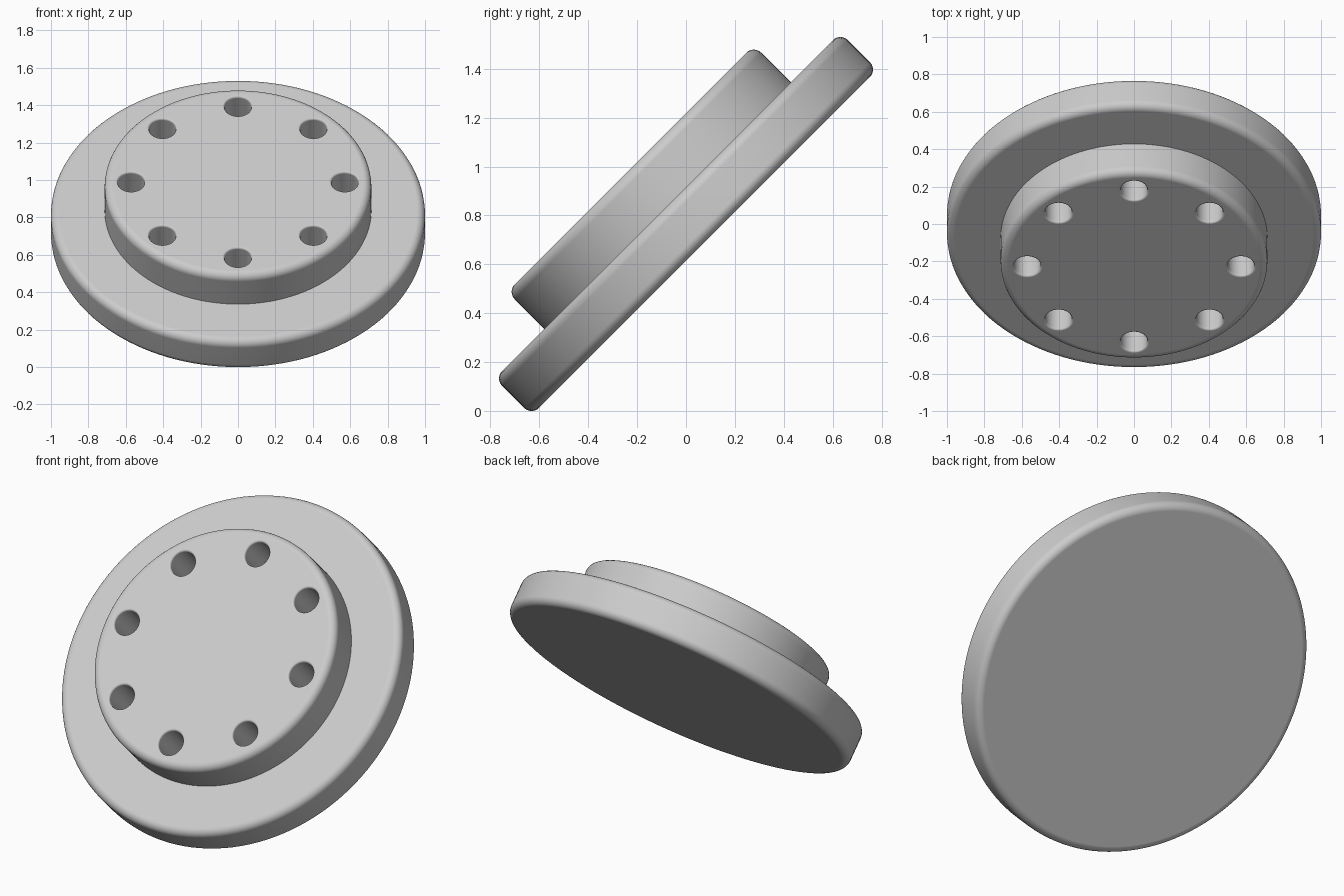
import bpy, bmesh
from math import sin, cos, pi
from mathutils import Matrix, Vector

cube = bpy.data.objects.get("Cube")
if cube:
    bpy.data.objects.remove(cube, do_unlink=True)

THICK = 0.214          # thickness of each disc
BACK = -THICK / 2
FRONT = THICK / 2
FACE = FRONT + THICK   # front of the raised hub
ROUND = 0.043          # edge rounding
# The flange is tilted back at 45 degrees
TILT = Matrix.Translation((0, 0, 0.765)) @ Matrix.Rotation(pi / 4, 4, 'X')

grey = bpy.data.materials.new("light grey")
grey.use_nodes = True
colour = (0.6, 0.6, 0.6, 1)
grey.diffuse_color = colour
grey.node_tree.nodes["Principled BSDF"].inputs["Base Color"].default_value = colour


def arc(cx, cz, r, start, end, steps=6):
    angles = [start + (end - start) * i / steps for i in range(steps + 1)]
    return [(cx + r * cos(a), cz + r * sin(a)) for a in angles]


def lathe(name, profile, segments, centres=((0, 0),)):
    """Turn a closed profile (bottom to top) about z at each centre."""
    bm = bmesh.new()
    for cx, cy in centres:
        rings = [[bm.verts.new((cx + r * cos(2 * pi * i / segments),
                                cy + r * sin(2 * pi * i / segments), z))
                  for i in range(segments)] for r, z in profile]
        for low, high in zip(rings, rings[1:]):
            for i in range(segments):
                j = (i + 1) % segments
                bm.faces.new((low[i], low[j], high[j], high[i]))
        bm.faces.new(rings[0][::-1])
        bm.faces.new(rings[-1])
    mesh = bpy.data.meshes.new(name)
    bm.to_mesh(mesh)
    bm.free()
    mesh.materials.append(grey)
    obj = bpy.data.objects.new(name, mesh)
    bpy.context.collection.objects.link(obj)
    obj.matrix_world = TILT
    return obj


def activate(obj):
    bpy.ops.object.select_all(action='DESELECT')
    obj.select_set(True)
    bpy.context.view_layer.objects.active = obj


def finish(obj):
    activate(obj)
    bpy.ops.object.shade_smooth_by_angle(angle=pi / 6)
    mod = obj.modifiers.new("even shading", 'WEIGHTED_NORMAL')
    mod.keep_sharp = True


# Wide base disc, rounded on both rims
base = lathe("base_disc",
             arc(1 - ROUND, BACK + ROUND, ROUND, -pi / 2, 0)
             + arc(1 - ROUND, FRONT - ROUND, ROUND, 0, pi / 2), 128)

# Raised hub, rounded on the front rim and sunk slightly into the base
HUB = 0.713
hub = lathe("raised_hub",
            [(HUB, FRONT - 0.01)]
            + arc(HUB - ROUND, FACE - ROUND, ROUND, 0, pi / 2), 128)

# Ring of eight bolt holes with softened rims
HOLE, SOFT, RING = 0.0714, 0.012, 0.571
spots = [(RING * cos(k * pi / 4), RING * sin(k * pi / 4)) for k in range(8)]
cutter = lathe("hole_cutter",
               [(HOLE, FRONT - 0.04)]
               + arc(HOLE + SOFT, FACE - SOFT, SOFT, pi, pi / 2, 4)
               + [(HOLE + SOFT, FACE + 0.05)], 32, spots)
cutter.hide_render = True
cut = hub.modifiers.new("bolt holes", 'BOOLEAN')
cut.operation = 'DIFFERENCE'
cut.solver = 'EXACT'
cut.object = cutter
activate(hub)
bpy.ops.object.modifier_apply(modifier=cut.name)
bpy.data.objects.remove(cutter, do_unlink=True)

for part in (base, hub):
    finish(part)
